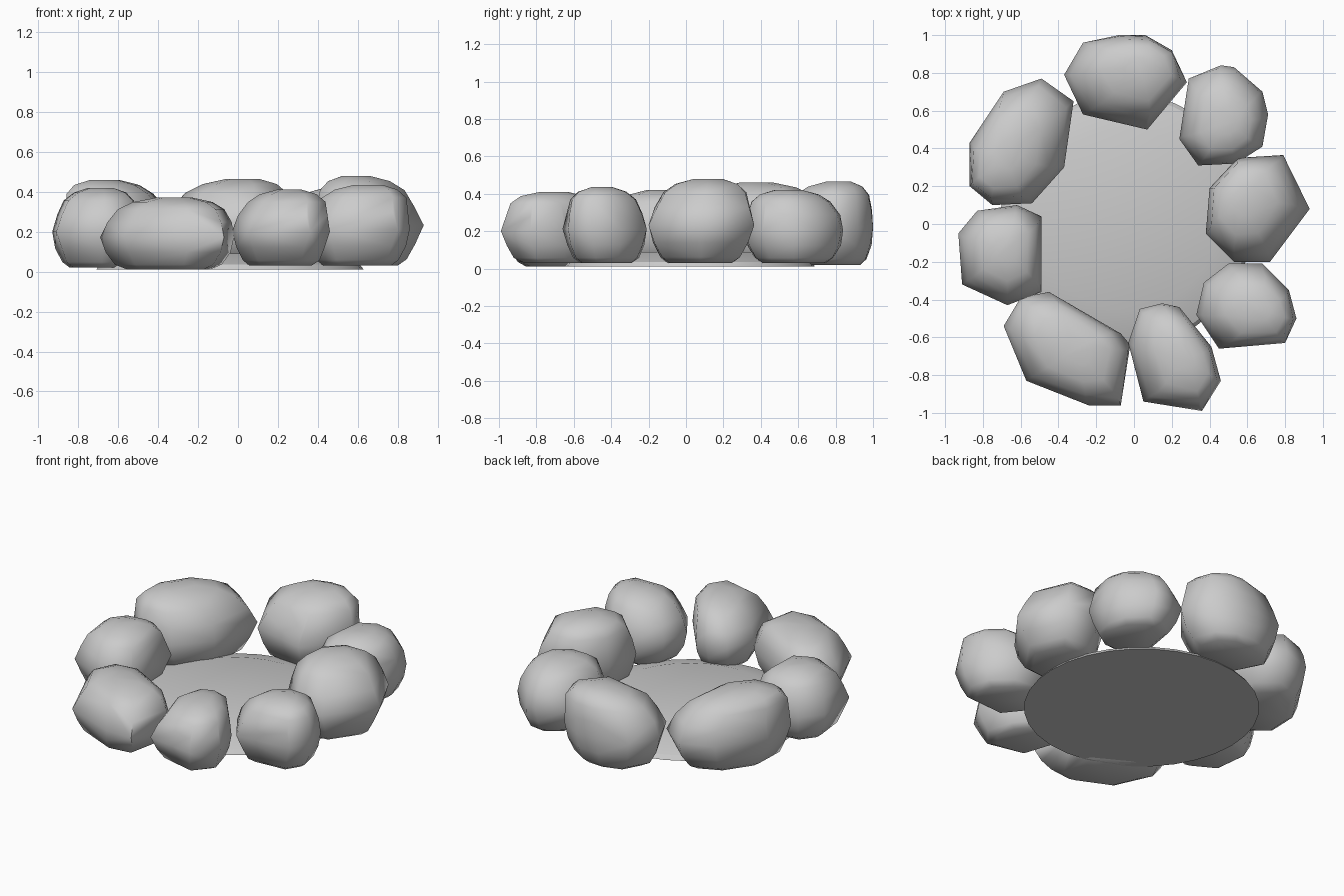
import bpy, bmesh, math, random
from mathutils import Vector

if "Cube" in bpy.data.objects:
    bpy.data.objects.remove(bpy.data.objects["Cube"])

random.seed(4)


def finish(bm, name, angle):
    me = bpy.data.meshes.new(name)
    bm.to_mesh(me)
    bm.free()
    ob = bpy.data.objects.new(name, me)
    bpy.context.collection.objects.link(ob)
    bpy.ops.object.select_all(action='DESELECT')
    ob.select_set(True)
    bpy.context.view_layer.objects.active = ob
    bpy.ops.object.shade_smooth_by_angle(angle=math.radians(angle))
    return ob


# Boulder: hull around copies of its plan outline (height, scale),
# rounded off above and below the waist and leaning towards its peak
RINGS = [(0.0, 0.66), (0.07, 0.83), (0.24, 0.97), (0.45, 1.0), (0.66, 0.97), (0.84, 0.84), (0.94, 0.62), (1.0, 0.28)]


def stone(name, outline, z0, z1, lean):
    pts = [Vector(p) for p in outline]
    n = len(pts)
    c = sum(pts, Vector((0, 0))) / n
    bm = bmesh.new()
    for t, s in RINGS:
        for i, p in enumerate(pts):
            if s < 1:
                p = p * 0.8 + (pts[i - 1] + pts[(i + 1) % n]) * 0.1
            wob = 0 if s == 1 else random.uniform(-0.02, 0.02)
            q = c + (p - c) * (s + wob) + Vector(lean) * max(0, t - 0.6) / 0.4
            bm.verts.new((q.x, q.y, z0 + (z1 - z0) * t))
    res = bmesh.ops.convex_hull(bm, input=bm.verts)
    junk = {v for v in res["geom_interior"] + res["geom_unused"] if isinstance(v, bmesh.types.BMVert)}
    bmesh.ops.delete(bm, geom=list(junk), context='VERTS')
    bmesh.ops.recalc_face_normals(bm, faces=bm.faces)
    finish(bm, name, 62)


# Ring of eight stones, clockwise from the back
stone("stone_back", [(-.37, .79), (-.27, .96), (-.08, 1), (.06, 1), (.2, .92),
                     (.28, .75), (.07, .5), (-.27, .58)], .02, .465, (.07, .02))
stone("stone_back_right", [(.24, .45), (.29, .77), (.46, .84), (.53, .83), (.68, .7),
                           (.71, .58), (.68, .41), (.54, .32), (.34, .31)], .03, .42, (0, -.03))
stone("stone_right", [(.38, -.05), (.4, .19), (.55, .35), (.79, .365), (.93, .08),
                      (.72, -.2), (.53, -.2)], .03, .48, (-.03, .04))
stone("stone_front_right", [(.33, -.48), (.37, -.31), (.5, -.21), (.68, -.21), (.82, -.35),
                            (.86, -.5), (.8, -.63), (.45, -.66)], .03, .435, (.05, -.03))
stone("stone_front", [(-.03, -.63), (.03, -.45), (.15, -.42), (.24, -.44), (.41, -.65),
                      (.46, -.83), (.36, -.99), (.05, -.94)], .03, .41, (.05, -.03))
stone("stone_front_left", [(-.69, -.54), (-.6, -.39), (-.45, -.36), (-.07, -.58), (-.02, -.64),
                           (-.07, -.96), (-.24, -.96), (-.57, -.83)], .01, .37, (.02, 0))
stone("stone_left", [(-.93, -.05), (-.83, .07), (-.62, .1), (-.49, .04), (-.49, -.36),
                     (-.67, -.43), (-.91, -.32)], .02, .42, (.02, 0))
stone("stone_back_left", [(-.87, .43), (-.69, .7), (-.49, .77), (-.32, .65), (-.37, .3),
                          (-.54, .11), (-.75, .1), (-.87, .2)], .02, .46, (-.06, -.04))

# Low mounded pit floor under the ring: thin rim, then a raised flat middle
bm = bmesh.new()
bmesh.ops.create_cone(bm, cap_ends=True, segments=32, radius1=0.67, radius2=0.65, depth=0.025)
bmesh.ops.translate(bm, verts=bm.verts, vec=(-0.04, 0.02, 0.0225))
top = [max(bm.faces, key=lambda f: f.calc_center_median().z)]
bmesh.ops.inset_region(bm, faces=top, thickness=0.17)
bmesh.ops.translate(bm, verts=top[0].verts, vec=(0, 0, 0.055))
finish(bm, "pit_floor", 30)
